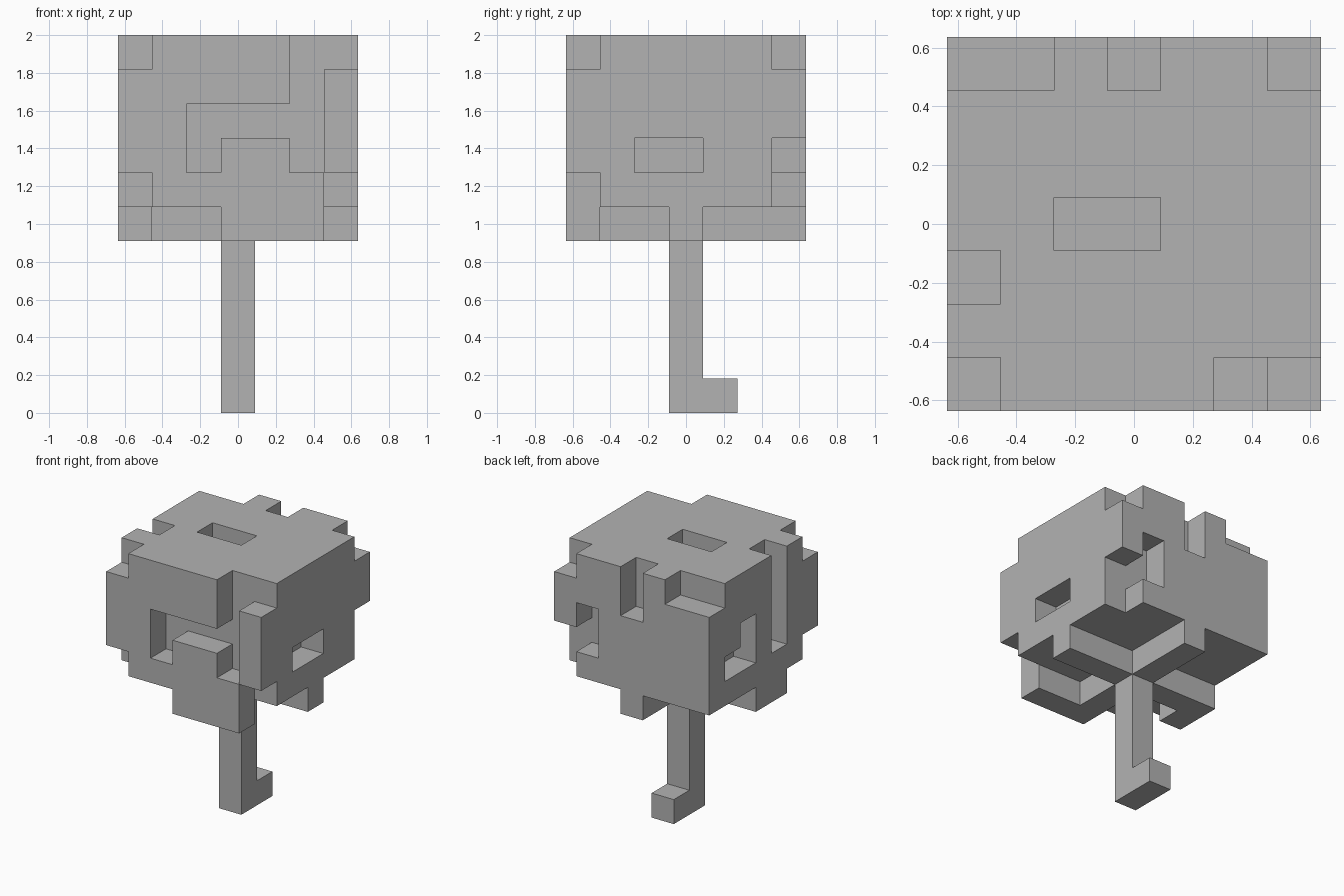
import bpy
import bmesh
from itertools import product
from mathutils import Vector

cube = bpy.data.objects.get("Cube")
if cube:
    bpy.data.objects.remove(cube, do_unlink=True)

U = 2 / 11                          # side of one block
ORIGIN = Vector((-3.5 * U, -3.5 * U, 0))

grey = bpy.data.materials.new("plain grey")
grey.use_nodes = True
grey.diffuse_color = (0.45, 0.45, 0.45, 1)
grey.node_tree.nodes["Principled BSDF"].inputs["Base Color"].default_value = grey.diffuse_color


def block(x, y, z):
    """Cells of a box; each argument is one index or a (first, last) pair."""
    spans = [(a, a) if isinstance(a, int) else a for a in (x, y, z)]
    return set(product(*(range(a, b + 1) for a, b in spans)))


# Trunk with a small root at the back
trunk = block(3, 3, (0, 5)) | block(3, 4, 0)

# Crossed branches under the crown, with leaf clumps at two tips
branches = block((0, 6), 3, 5) | block(3, (0, 6), 5)
branches |= block((4, 5), 0, 5) | block(0, 2, 5)
branches -= trunk

# Crown: a solid box with pockets carved out of it
crown = block((0, 6), (0, 6), (6, 10))
pockets = [
    # front left and front right corners
    (0, 0, 10), (0, 0, 6), (6, 0, 10), (6, 0, 6),
    # front hollow
    (5, 0, (7, 10)), ((2, 4), 0, 8), (2, 0, 7),
    # side pocket on +x
    (6, (2, 3), 7),
    # back corner on +x and the opening beside it
    (6, 6, 10), (6, 6, (6, 7)), (5, 6, (7, 8)),
    # back notches
    (3, 6, (9, 10)), ((0, 1), 6, 10),
    # slot and stepped pocket on -x
    (0, 2, (7, 10)), (0, (4, 5), 7), (0, 4, 8),
    # pocket in the top
    ((2, 3), 3, 10),
]
for pocket in pockets:
    crown -= block(*pocket)

solid = trunk | branches | crown


def build(name, cells):
    """Mesh the outer faces of the cells, leaving out hidden joints."""
    bm = bmesh.new()
    for cell in sorted(cells):
        centre = Vector(cell) + Vector((0.5, 0.5, 0.5))
        for axis, sign in product(range(3), (-1, 1)):
            normal = Vector((0, 0, 0))
            normal[axis] = sign
            if tuple(int(c + n) for c, n in zip(cell, normal)) in solid:
                continue
            side = Vector((0, 0, 0))
            side[(axis + 1) % 3] = 1
            up = normal.cross(side)
            mid = centre + normal / 2
            corners = [mid + (a * side + b * up) / 2
                       for a, b in ((-1, -1), (1, -1), (1, 1), (-1, 1))]
            bm.faces.new([bm.verts.new(ORIGIN + c * U) for c in corners])
    bmesh.ops.remove_doubles(bm, verts=bm.verts, dist=U / 100)
    mesh = bpy.data.meshes.new(name)
    bm.to_mesh(mesh)
    bm.free()
    mesh.materials.append(grey)
    bpy.context.collection.objects.link(bpy.data.objects.new(name, mesh))


for part, cells in (("trunk", trunk), ("branches", branches), ("crown", crown)):
    build(part, cells)
